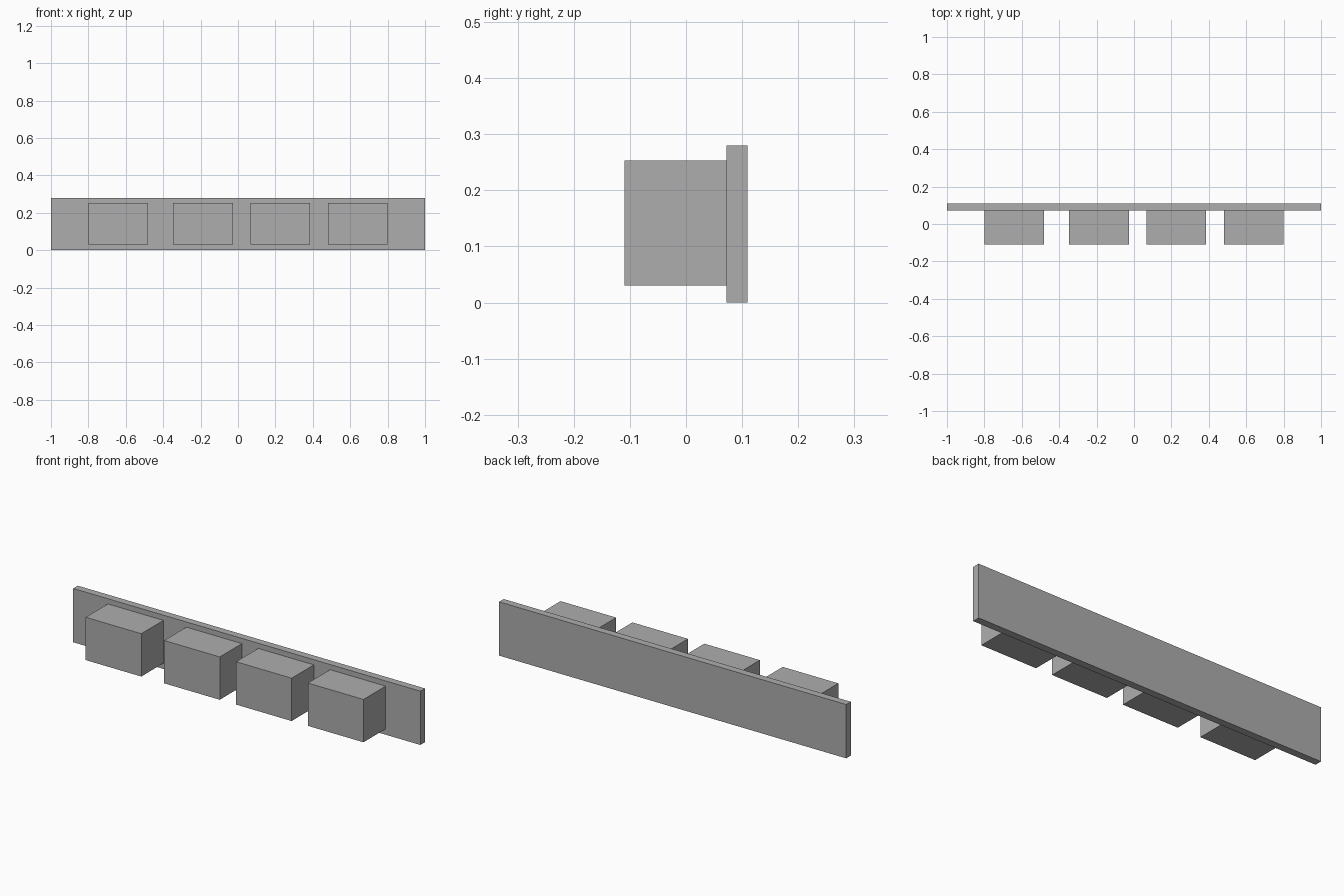
import bpy

# Remove the default object
cube = bpy.data.objects.get("Cube")
if cube:
    bpy.data.objects.remove(cube, do_unlink=True)

# Single flat grey
grey = bpy.data.materials.new("plain_grey")
grey.use_nodes = True
colour = (0.42, 0.42, 0.42, 1)
grey.diffuse_color = colour
grey.node_tree.nodes["Principled BSDF"].inputs["Base Color"].default_value = colour


def box(name, low, high):
    """Axis-aligned box between two corners."""
    centre = [(a + b) / 2 for a, b in zip(low, high)]
    size = [b - a for a, b in zip(low, high)]
    bpy.ops.mesh.primitive_cube_add(size=1, location=centre)
    obj = bpy.context.object
    obj.name = name
    obj.scale = size
    bpy.ops.object.transform_apply(location=False, rotation=False, scale=True)
    obj.data.materials.append(grey)
    return obj


FRONT, JOINT, BACK = -0.11, 0.072, 0.11
BLOCK_WIDTH = 0.32

# Long upright board at the back
box("back_board", (-1, JOINT, 0), (1, BACK, 0.28))

# Row of four equal blocks on the front of the board
for i, x in enumerate((-0.64, -0.188, 0.226, 0.64)):
    box(f"block_{i + 1}",
        (x - BLOCK_WIDTH / 2, FRONT, 0.03),
        (x + BLOCK_WIDTH / 2, JOINT, 0.253))
